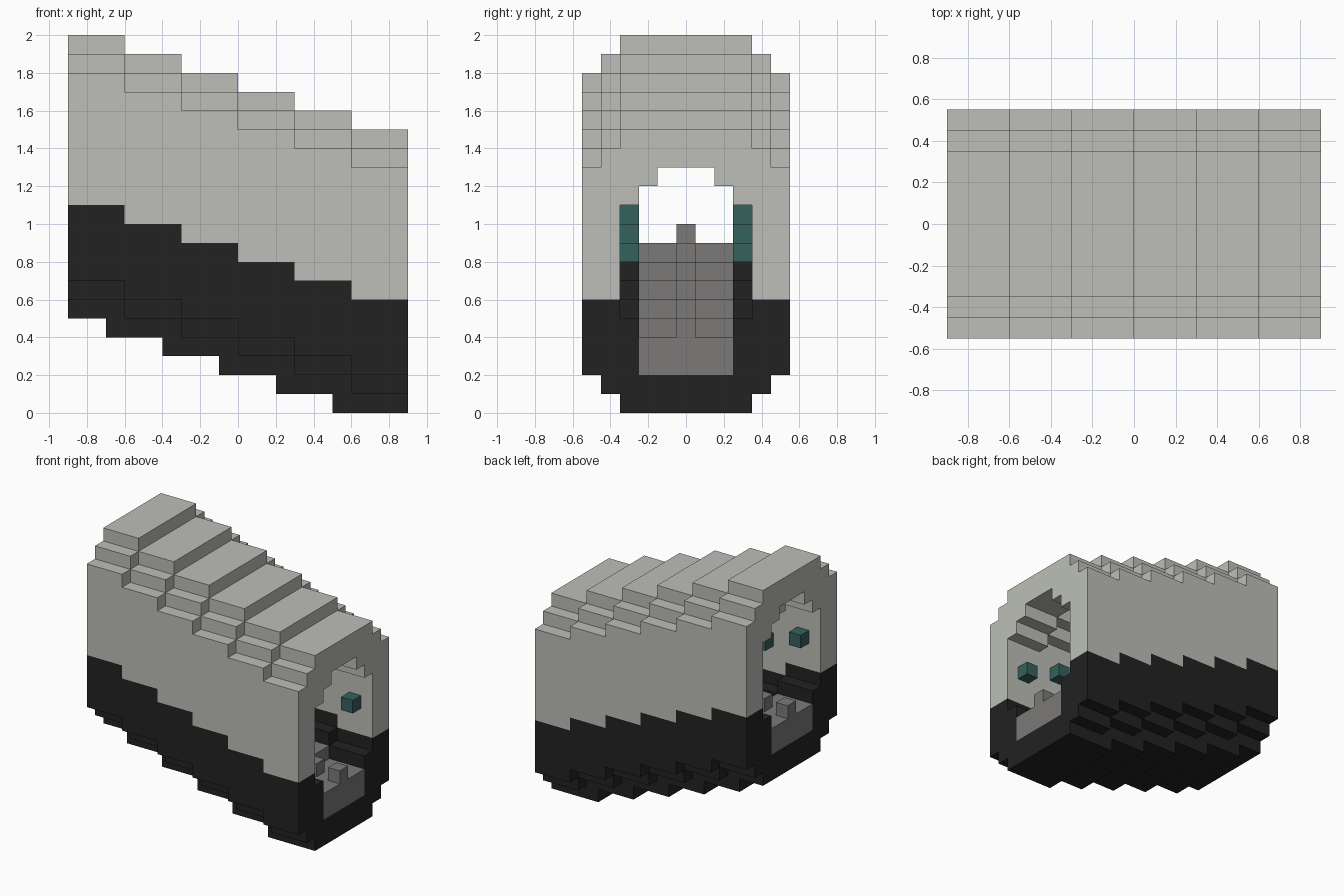
import bpy, bmesh

cube = bpy.data.objects.get("Cube")
if cube:
    bpy.data.objects.remove(cube, do_unlink=True)


def material(name, rgb):
    m = bpy.data.materials.new(name)
    m.use_nodes = True
    color = (*rgb, 1.0)
    m.diffuse_color = color
    m.node_tree.nodes["Principled BSDF"].inputs["Base Color"].default_value = color
    return m


LIGHT = material("pale grey", (0.51, 0.52, 0.48))
DARK = material("near black", (0.016, 0.016, 0.016))
FLOOR = material("floor grey", (0.20, 0.19, 0.19))
TEAL = material("teal lamp", (0.035, 0.122, 0.11))

COUNT, LENGTH, DROP = 6, 0.3, 0.1   # sections of the sloping tunnel


def extrude(name, half, x0, x1, base, mat):
    """Extrude a y-z profile, given as its +y half, mirrored, along x."""
    profile = half + [(-y, z) for y, z in reversed(half)]
    bm = bmesh.new()
    face = bm.faces.new([bm.verts.new((x0, y, z + base)) for y, z in profile])
    moved = bmesh.ops.extrude_face_region(bm, geom=[face])["geom"]
    bmesh.ops.translate(bm, vec=(x1 - x0, 0, 0),
                        verts=[v for v in moved if isinstance(v, bmesh.types.BMVert)])
    bmesh.ops.recalc_face_normals(bm, faces=bm.faces)
    mesh = bpy.data.meshes.new(name)
    bm.to_mesh(mesh)
    bm.free()
    mesh.materials.append(mat)
    obj = bpy.data.objects.new(name, mesh)
    bpy.context.collection.objects.link(obj)
    return obj


def slab(half_width, low, high):
    return [(half_width, low), (half_width, high)]


# Arched upper shell: inner outline down from the crown, then outer outline back up
UPPER = [(0.15, 1.3), (0.15, 1.2), (0.25, 1.2), (0.25, 1.1), (0.35, 1.1), (0.35, 0.6),
         (0.55, 0.6), (0.55, 1.3), (0.45, 1.3), (0.45, 1.4), (0.35, 1.4), (0.35, 1.5)]

# Trough-shaped lower shell with a ledge on each side of the floor
LOWER = [(0.25, 0.2), (0.25, 0.5), (0.35, 0.5), (0.35, 0.6), (0.55, 0.6), (0.55, 0.2),
         (0.45, 0.2), (0.45, 0.1), (0.35, 0.1), (0.35, 0.0)]

# The crown of the arch is closed inside at the top of its innermost step
UPPER[0:2] = [(0.15, 1.3), (0.15, 1.2)]

for i in range(COUNT):
    x0 = -COUNT * LENGTH / 2 + i * LENGTH
    x1 = x0 + LENGTH
    base = (COUNT - 1 - i) * DROP

    extrude("upper_shell", UPPER, x0, x1, base, LIGHT)
    extrude("lower_shell", LOWER, x0, x1, base, DARK)

    # Underside lip lapping below the next higher section
    if i:
        extrude("bottom_lip", slab(0.35, 0.0, 0.1), x0 - 0.1, x0, base, DARK)

    # Floor step with small centre studs
    extrude("floor_step", slab(0.25, 0.2, 0.4), x0, x1, base, FLOOR)
    for sx in (x0, x1 - 0.1):
        extrude("floor_stud", slab(0.05, 0.4, 0.5), sx, sx + 0.1, base, FLOOR)

    # Wall lamps on both sides
    for side in (-0.3, 0.3):
        lamp = extrude("wall_lamp", slab(0.05, 0.8, 0.9), x0 + 0.1, x0 + 0.2, base, TEAL)
        lamp.location.y = side
